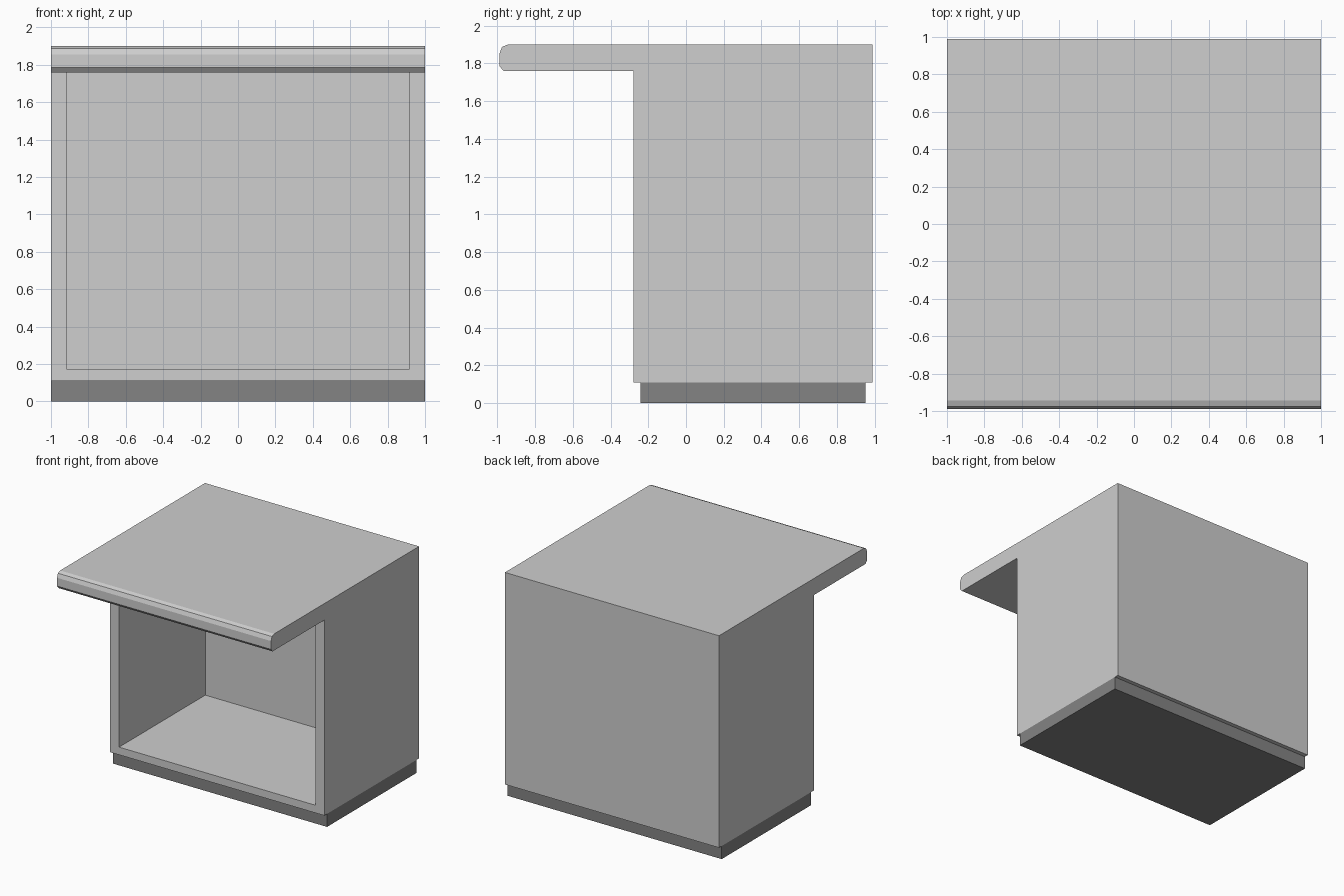
import bpy
import bmesh
from mathutils import Vector

if "Cube" in bpy.data.objects:
    bpy.data.objects.remove(bpy.data.objects["Cube"])


def material(name, value):
    m = bpy.data.materials.new(name)
    m.diffuse_color = (value, value, value, 1)
    m.use_nodes = True
    m.node_tree.nodes["Principled BSDF"].inputs["Base Color"].default_value = m.diffuse_color
    return m


light_grey = material("light grey", 0.62)
dark_grey = material("dark grey", 0.23)


def extrude(name, outline, direction, mat):
    """Closed flat outline swept along a straight direction."""
    bm = bmesh.new()
    face = bm.faces.new([bm.verts.new(p) for p in outline])
    swept = bmesh.ops.extrude_face_region(bm, geom=[face])
    verts = [g for g in swept["geom"] if isinstance(g, bmesh.types.BMVert)]
    bmesh.ops.translate(bm, verts=verts, vec=Vector(direction))
    bmesh.ops.recalc_face_normals(bm, faces=bm.faces)
    mesh = bpy.data.meshes.new(name)
    bm.to_mesh(mesh)
    bm.free()
    mesh.materials.append(mat)
    obj = bpy.data.objects.new(name, mesh)
    bpy.context.collection.objects.link(obj)
    return obj


def box(name, x, y, z, mat):
    outline = [(x[0], y[0], z[0]), (x[1], y[0], z[0]),
               (x[1], y[1], z[0]), (x[0], y[1], z[0])]
    return extrude(name, outline, (0, 0, z[1] - z[0]), mat)


FRONT, INNER_BACK, BACK = -0.277, 0.873, 0.988
BASE, FLOOR, UNDER, TOP = 0.11, 0.175, 1.76, 1.90
INNER = 0.917

# Recessed plinth
box("plinth", (-1, 1), (-0.24, 0.952), (0, BASE), dark_grey)

# Open carcass: two side walls and a floor in one U-shaped section
u_shape = [(-1, BASE), (1, BASE), (1, UNDER), (INNER, UNDER),
           (INNER, FLOOR), (-INNER, FLOOR), (-INNER, UNDER), (-1, UNDER)]
extrude("carcass", [(x, FRONT, z) for x, z in u_shape],
        (0, INNER_BACK - FRONT, 0), light_grey)

# Back panel
box("back_panel", (-1, 1), (INNER_BACK, BACK), (BASE, UNDER), light_grey)

# Overhanging worktop with a faceted front edge
edge = [(BACK, UNDER), (BACK, TOP), (-0.945, TOP), (-0.975, 1.888),
        (-0.988, 1.855), (-0.988, 1.785), (-0.967, UNDER)]
extrude("worktop", [(-1, y, z) for y, z in edge], (2, 0, 0), light_grey)
